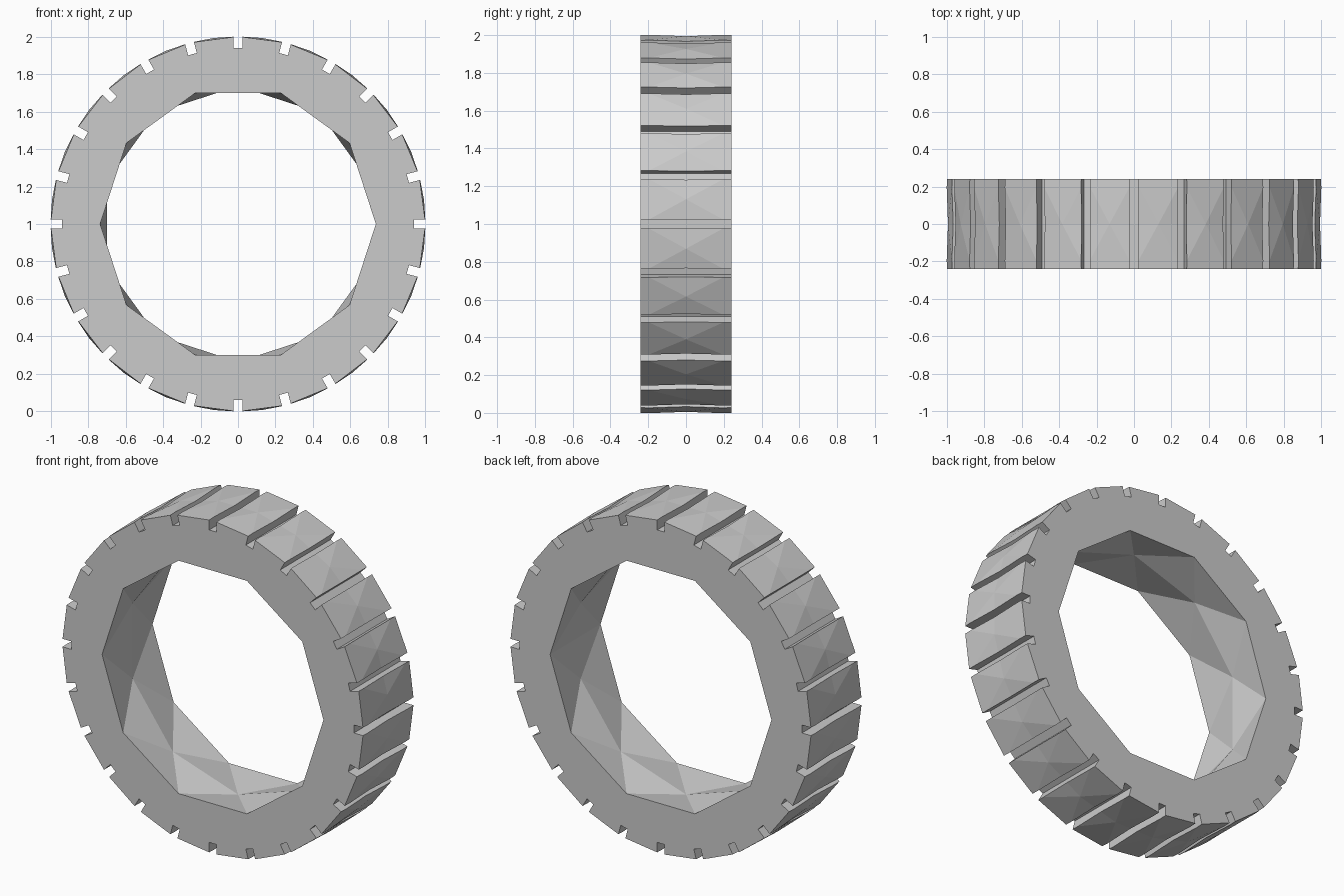
import bpy
import bmesh
from math import cos, sin, pi
from mathutils import Matrix, Vector

cube = bpy.data.objects.get("Cube")
if cube:
    bpy.data.objects.remove(cube)

HALF = 0.24          # half the ring width
TEETH = 24           # tread blocks around the outside
BORE_SIDES = 10      # sides of the opening
NOTCH_W, NOTCH_BOTTOM = 0.048, 0.94
OUTER, BORE = 1.003, 0.737

grey = bpy.data.materials.new("plain_grey")
grey.use_nodes = True
grey.diffuse_color = (0.6, 0.6, 0.6, 1)
grey.node_tree.nodes["Principled BSDF"].inputs["Base Color"].default_value = (0.6, 0.6, 0.6, 1)


def add_object(name, bm):
    mesh = bpy.data.meshes.new(name)
    bm.to_mesh(mesh)
    bm.free()
    mesh.materials.append(grey)
    obj = bpy.data.objects.new(name, mesh)
    bpy.context.collection.objects.link(obj)
    return obj


def loop(bm, n, radius, y, shift=0.0):
    return [bm.verts.new((radius * cos(2 * pi * (i + shift) / n), y,
                          1 + radius * sin(2 * pi * (i + shift) / n))) for i in range(n)]


def faceted_wall(bm, n, radius, straight_seam=False):
    """Wall of triangles whose middle loop is turned by half a step."""
    front, back = loop(bm, n, radius, -HALF), loop(bm, n, radius, HALF)
    mid = loop(bm, n, radius, 0, 0.5)
    for i in range(n):
        j = (i + 1) % n
        for rim in (front, back):
            bm.faces.new((rim[i], rim[j], mid[i]))
            if i or not straight_seam:
                bm.faces.new((mid[i - 1], mid[i], rim[i]))
    if straight_seam:
        bm.faces.new((front[0], back[0], mid[0]))
        bm.faces.new((front[0], back[0], mid[-1]))
    return front, back


# Ring body: outer wall, bore wall and the two flat sides
bm = bmesh.new()
outer = faceted_wall(bm, TEETH, OUTER)
bore = faceted_wall(bm, BORE_SIDES, BORE, straight_seam=True)
for big, small in zip(outer, bore):
    edges = [bm.edges.get((r[i - 1], r[i])) for r in (big, small) for i in range(len(r))]
    bmesh.ops.triangle_fill(bm, edges=edges, use_beauty=True, normal=Vector((0, 1, 0)))
bmesh.ops.recalc_face_normals(bm, faces=bm.faces)
ring = add_object("notched_ring", bm)

# Notch cutters: one box per step around the rim
bm = bmesh.new()
length = 0.2
for i in range(TEETH):
    place = (Matrix.Translation((0, 0, 1)) @ Matrix.Rotation(2 * pi * i / TEETH, 4, "Y")
             @ Matrix.Translation((NOTCH_BOTTOM + length / 2, 0, 0))
             @ Matrix.Diagonal((length, 1, NOTCH_W, 1)))
    bmesh.ops.create_cube(bm, size=1, matrix=place)
cutter = add_object("notch_cutter", bm)
cutter.hide_render = True

cut = ring.modifiers.new("notches", "BOOLEAN")
cut.operation = "DIFFERENCE"
cut.solver = "EXACT"
cut.object = cutter
bpy.context.view_layer.objects.active = ring
ring.select_set(True)
bpy.ops.object.modifier_apply(modifier=cut.name)
bpy.data.objects.remove(cutter)
